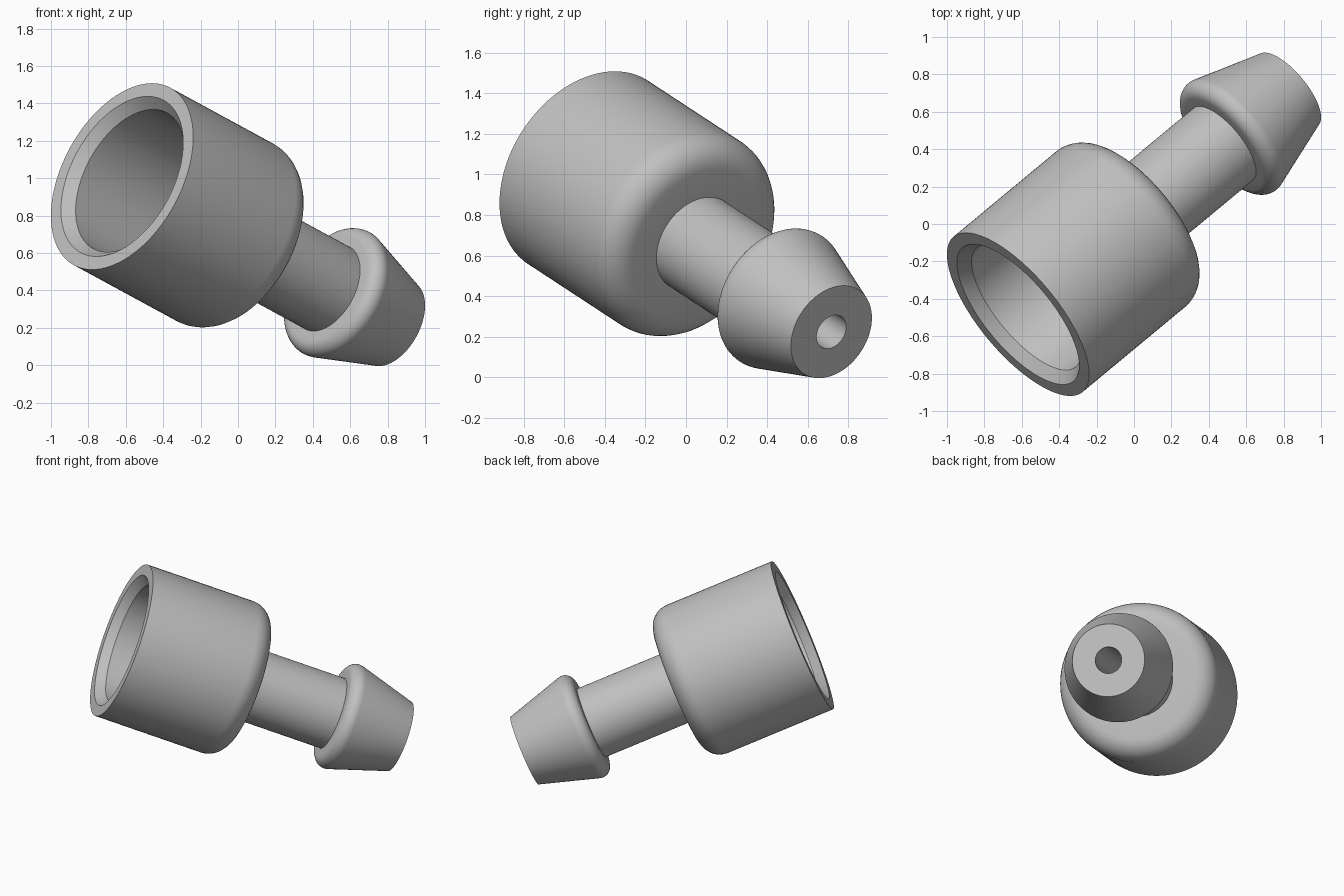
import bpy, bmesh, math
from mathutils import Vector

# Remove the default cube
if "Cube" in bpy.data.objects:
    bpy.data.objects.remove(bpy.data.objects["Cube"], do_unlink=True)

# Single grey plastic
grey = bpy.data.materials.new("grey plastic")
grey.use_nodes = True
COLOR = (0.53, 0.53, 0.53, 1)
grey.diffuse_color = COLOR
grey.node_tree.nodes["Principled BSDF"].inputs["Base Color"].default_value = COLOR

# Main dimensions, measured along the axis from the socket rim
SOCKET_R, SOCKET_LEN, SOCKET_FILLET = 0.54, 0.915, 0.143
CAVITY_DEPTH, BORE_R, STEM_R = 0.77, 0.09, 0.25
BARB_START, BARB_FILLET, BARB_RING = 1.545, 0.07, 0.30
TIP_R, LENGTH = 0.247, 2.037
START = Vector((-0.62, -0.483, 1.01))
AXIS = Vector((0.71, 0.589, -0.386)).normalized()


def arc(radius, height, size, start, end, steps=8):
    """Rounded corner as (radius, height) points; angles in degrees from outward."""
    angles = [math.radians(start + (end - start) * i / steps) for i in range(steps + 1)]
    return [(radius + size * math.cos(a), height + size * math.sin(a)) for a in angles]


def lathe(name, profile, segments=96):
    """Spin a closed (radius, height) outline around z."""
    bm = bmesh.new()
    verts = [bm.verts.new((r, 0, h)) for r, h in profile]
    edges = [bm.edges.new((v, verts[i - 1])) for i, v in enumerate(verts)]
    bmesh.ops.spin(bm, geom=verts + edges, cent=(0, 0, 0), axis=(0, 0, 1),
                   angle=math.tau, steps=segments, use_merge=True, use_duplicate=False)
    bmesh.ops.remove_doubles(bm, verts=bm.verts, dist=0.0002)
    bmesh.ops.recalc_face_normals(bm, faces=bm.faces)
    mesh = bpy.data.meshes.new(name)
    bm.to_mesh(mesh)
    bm.free()
    mesh.materials.append(grey)
    obj = bpy.data.objects.new(name, mesh)
    bpy.context.collection.objects.link(obj)
    return obj


# Chamfered, slightly tapered cavity leading into the bore
cavity = [(BORE_R, CAVITY_DEPTH), (0.395, CAVITY_DEPTH), (0.413, 0.06), (0.464, 0)]
# Socket wall with its rounded shoulder
socket = [(SOCKET_R, 0)] + arc(SOCKET_R - SOCKET_FILLET, SOCKET_LEN - SOCKET_FILLET,
                               SOCKET_FILLET, 0, 90)
# Plain stem
stem = [(STEM_R, SOCKET_LEN), (STEM_R, BARB_START)]
# Barb with a rounded back edge running into the cone, and the tip
barb = arc(BARB_RING, BARB_START + BARB_FILLET, BARB_FILLET, -90, 16.6, 10)
tip = [(TIP_R, LENGTH), (BORE_R, LENGTH)]

connector = lathe("hose_connector", cavity + socket + stem + barb + tip)
connector.location = START
connector.rotation_euler = AXIS.to_track_quat('Z', 'Y').to_euler()

# Smooth shading with crisp rims
bpy.ops.object.select_all(action='DESELECT')
connector.select_set(True)
bpy.context.view_layer.objects.active = connector
bpy.ops.object.shade_smooth_by_angle(angle=math.radians(30))
